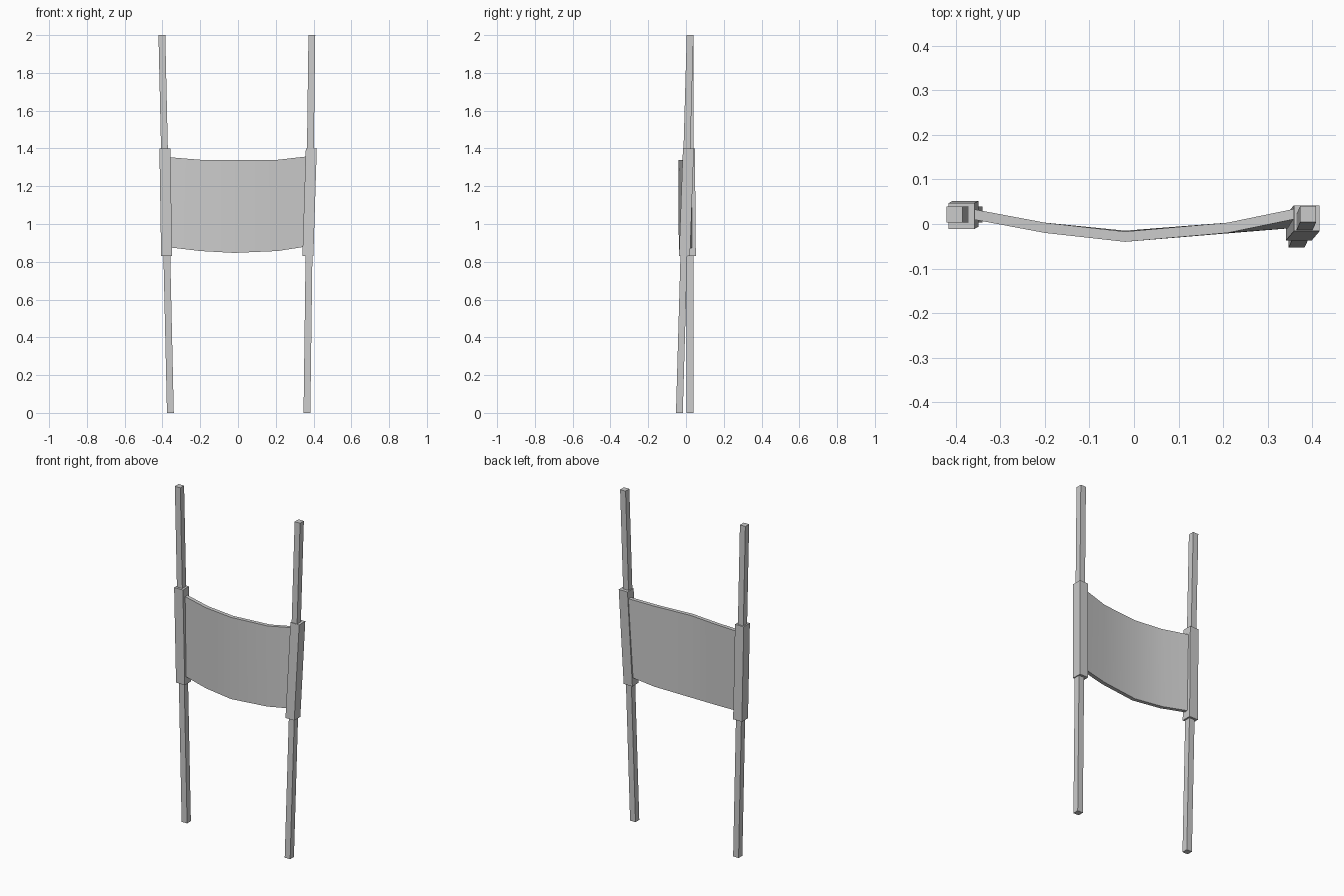
import bpy, bmesh
from mathutils import Vector

if "Cube" in bpy.data.objects:
    bpy.data.objects.remove(bpy.data.objects["Cube"])


def finish(name, bm, smooth=False):
    bmesh.ops.recalc_face_normals(bm, faces=bm.faces)
    mesh = bpy.data.meshes.new(name)
    bm.to_mesh(mesh)
    bm.free()
    obj = bpy.data.objects.new(name, mesh)
    bpy.context.collection.objects.link(obj)
    if smooth:
        bpy.context.view_layer.objects.active = obj
        obj.select_set(True)
        bpy.ops.object.shade_smooth_by_angle()
        obj.select_set(False)
    return obj


def leaning_bar(name, bottom, top, width):
    """Square bar whose ends stay level while its axis leans."""
    bm = bmesh.new()
    bmesh.ops.create_cube(bm, size=1)
    for v in bm.verts:
        end = Vector(top if v.co.z > 0 else bottom)
        v.co = end + Vector((v.co.x * width, v.co.y * width, 0))
    return finish(name, bm)


# Two leaning poles
leaning_bar("left_pole", (-0.358, 0.021, 0), (-0.403, 0.021, 2), 0.036)
leaning_bar("right_pole", (0.365, -0.035, 0), (0.391, 0.022, 2), 0.036)

# Thicker sleeves where the panel is wrapped around the poles
leaning_bar("left_sleeve", (-0.378, 0.023, 0.83), (-0.387, 0.018, 1.4), 0.058)
leaning_bar("right_sleeve", (0.370, -0.008, 0.83), (0.388, 0.013, 1.4), 0.058)

# Sagging fabric panel: x, front y at top, front y at bottom, bottom z, top z
stations = [
    (-0.37, 0.012, 0.012, 0.877, 1.354),
    (-0.20, -0.020, -0.020, 0.857, 1.340),
    (-0.02, -0.040, -0.038, 0.847, 1.338),
    (0.21, -0.020, -0.021, 0.857, 1.340),
    (0.37, 0.013, -0.008, 0.882, 1.358),
]
thickness = 0.023
bm = bmesh.new()
rings = []
for x, y_top, y_low, z_low, z_top in stations:
    corners = [(x, y_low, z_low), (x, y_low + thickness, z_low),
               (x, y_top + thickness, z_top), (x, y_top, z_top)]
    rings.append([bm.verts.new(c) for c in corners])
for a, b in zip(rings, rings[1:]):
    for i in range(4):
        j = (i + 1) % 4
        bm.faces.new((a[i], a[j], b[j], b[i]))
bm.faces.new(rings[0])
bm.faces.new(rings[-1])
finish("fabric_panel", bm, smooth=True)
